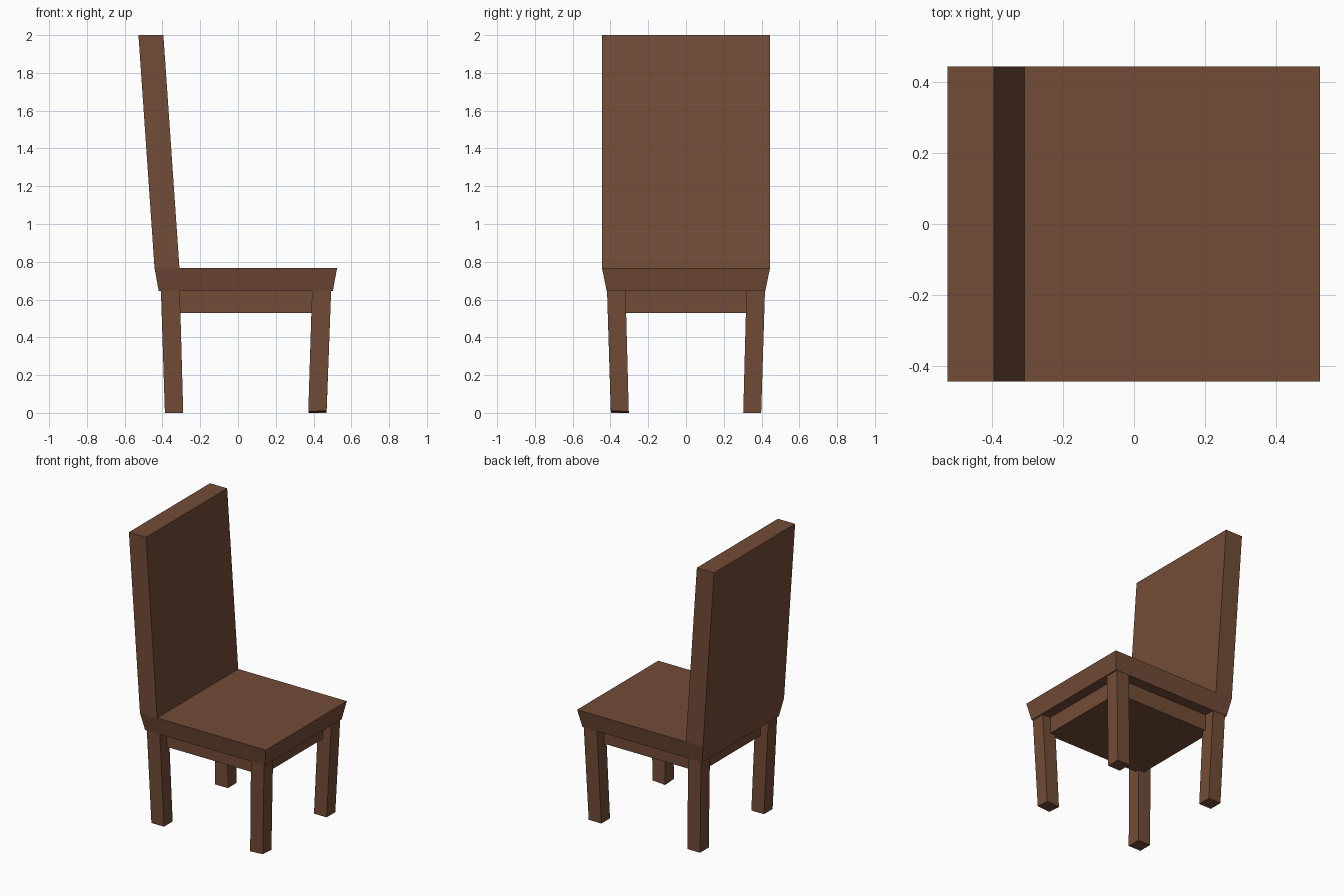
import bpy
import bmesh

if "Cube" in bpy.data.objects:
    bpy.data.objects.remove(bpy.data.objects["Cube"])

wood = bpy.data.materials.new("brown wood")
wood.diffuse_color = (0.171, 0.072, 0.038, 1.0)
wood.use_nodes = True
wood.node_tree.nodes["Principled BSDF"].inputs["Base Color"].default_value = wood.diffuse_color


def block(name, bottom, top):
    """Six-sided block lofted between two rectangles (x0, x1, y0, y1, z)."""
    bm = bmesh.new()
    rings = []
    for x0, x1, y0, y1, z in (bottom, top):
        rings.append([bm.verts.new((x, y, z)) for x, y in
                      ((x0, y0), (x1, y0), (x1, y1), (x0, y1))])
    low, high = rings
    bm.faces.new(low[::-1])
    bm.faces.new(high)
    for i in range(4):
        j = (i + 1) % 4
        bm.faces.new((low[i], low[j], high[j], high[i]))
    bmesh.ops.recalc_face_normals(bm, faces=bm.faces)
    mesh = bpy.data.meshes.new(name)
    bm.to_mesh(mesh)
    bm.free()
    mesh.materials.append(wood)
    obj = bpy.data.objects.new(name, mesh)
    bpy.context.collection.objects.link(obj)
    return obj


SEAT_TOP, SEAT_LOW = 0.768, 0.645

# Seat slab, flaring outward toward the top
block("seat", (-0.42, 0.502, -0.42, 0.42, SEAT_LOW),
      (-0.442, 0.525, -0.445, 0.445, SEAT_TOP))

# Tall backrest leaning backward
block("backrest", (-0.442, -0.31, -0.445, 0.445, SEAT_TOP),
      (-0.527, -0.395, -0.445, 0.445, 2.0))

# Solid apron under the seat
block("apron", (-0.35, 0.43, -0.345, 0.345, 0.53),
      (-0.35, 0.43, -0.345, 0.345, SEAT_LOW))

# Four legs splaying outward toward the seat
leg_x = {"left": ((-0.387, -0.29), (-0.408, -0.308)),
         "right": ((0.372, 0.469), (0.392, 0.493))}
for x_name, (low_x, high_x) in leg_x.items():
    for y_name, s in (("lower", -1), ("upper", 1)):
        low_y = sorted((s * 0.303, s * 0.398))
        high_y = sorted((s * 0.32, s * 0.418))
        leg = block(f"{x_name}_{y_name}_leg", (*low_x, *low_y, 0.0),
                    (*high_x, *high_y, SEAT_LOW))
        # One foot is cut at a slight tilt, raised at its outer corner
        if x_name == "right" and s < 0:
            for v in leg.data.vertices:
                if v.co.z < 0.1:
                    v.co.z = 0.006 * (v.co.x > 0.42) + 0.006 * (v.co.y < -0.35)
